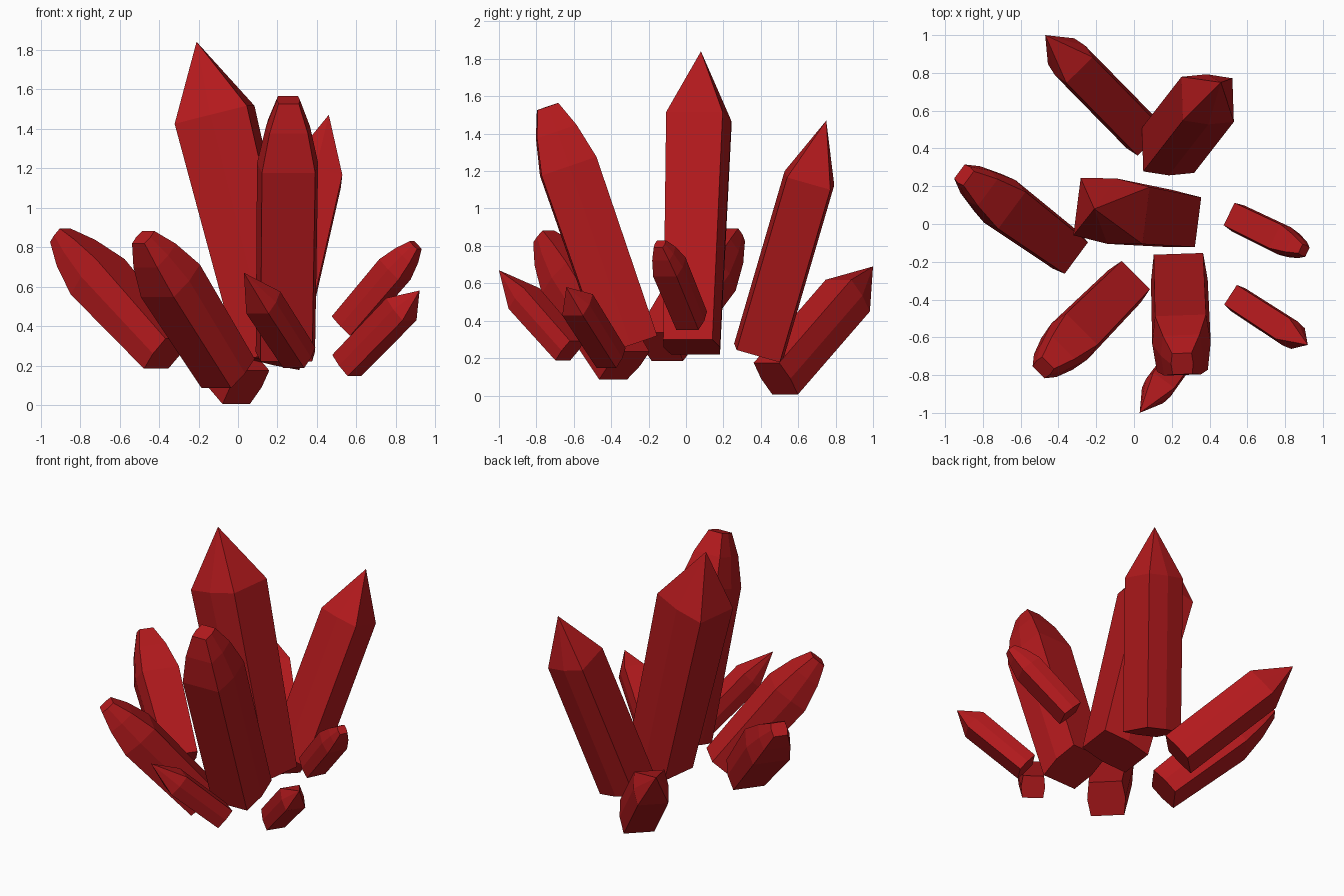
import bpy, bmesh, math
from mathutils import Vector, Matrix

if "Cube" in bpy.data.objects:
    bpy.data.objects.remove(bpy.data.objects["Cube"])

red = bpy.data.materials.new("red_crystal")
red.diffuse_color = (0.45, 0.01, 0.012, 1)
red.use_nodes = True
red.node_tree.nodes["Principled BSDF"].inputs["Base Color"].default_value = red.diffuse_color

# Cross-section: near-square with two bulged sides
SECTION = [(-0.87, -1), (0.87, -1), (1, 0), (0.87, 1), (-0.87, 1), (-1, 0)]


def crystal(name, base, tip, hu, hv, taper=1.0, shoulder=0.75, blunt=False, twist=0):
    """Tapered six-sided shaft from base centre to tip, pointed or blunt."""
    base, tip = Vector(base), Vector(tip)
    axis = tip - base
    d = axis.normalized()
    u = d.cross(Vector((0, 0, 1))).normalized()
    u = Matrix.Rotation(math.radians(twist), 3, d) @ u
    v = d.cross(u)
    rings = [(0, taper), (shoulder, 1)]
    if blunt:
        rings += [(shoulder + (1 - shoulder) * 0.58, 0.72), (1, 0.38)]
    bm = bmesh.new()
    loops = [[bm.verts.new(base + axis * t + u * (a * hu * s) + v * (b * hv * s))
              for a, b in SECTION] for t, s in rings]
    bm.faces.new(loops[0][::-1])
    for lo, hi in zip(loops, loops[1:]):
        for i in range(6):
            j = (i + 1) % 6
            bm.faces.new((lo[i], lo[j], hi[j], hi[i]))
    top = loops[-1]
    if blunt:
        bm.faces.new(top)
    else:
        apex = bm.verts.new(tip)
        for i in range(6):
            bm.faces.new((top[i], top[(i + 1) % 6], apex))
    bmesh.ops.recalc_face_normals(bm, faces=bm.faces)
    mesh = bpy.data.meshes.new(name)
    bm.to_mesh(mesh)
    bm.free()
    mesh.materials.append(red)
    bpy.context.collection.objects.link(bpy.data.objects.new(name, mesh))


# Three tall crystals
crystal("centre_crystal", (0.18, 0.03, 0.26), (-0.21, 0.08, 1.84), 0.175, 0.19, 0.87, 0.766)
crystal("back_crystal", (0.18, 0.39, 0.24), (0.46, 0.75, 1.47), 0.138, 0.138, 1.0, 0.75, twist=-52)
crystal("front_crystal", (0.24, -0.30, 0.27), (0.255, -0.74, 1.545), 0.155, 0.155, 0.97, 0.75, True)

# Medium crystals leaning outwards
crystal("back_left_crystal", (0.04, 0.48, 0.09), (-0.47, 1.0, 0.69), 0.112, 0.11, 1.0, 0.74)
crystal("left_crystal", (-0.36, -0.14, 0.26), (-0.90, 0.26, 0.86), 0.14, 0.12, 0.85, 0.65, True)
crystal("front_left_crystal", (-0.05, -0.33, 0.16), (-0.48, -0.76, 0.85), 0.135, 0.125, 0.9, 0.68, True)

# Small crystals around the edge
crystal("right_crystal", (0.55, 0.03, 0.40), (0.90, -0.14, 0.81), 0.08, 0.075, 0.95, 0.7, True)
crystal("front_right_crystal", (0.55, -0.40, 0.20), (0.92, -0.64, 0.58), 0.075, 0.075, 0.95, 0.75)
crystal("front_small_crystal", (0.31, -0.62, 0.24), (0.03, -1.0, 0.67), 0.08, 0.075, 0.95, 0.65)
